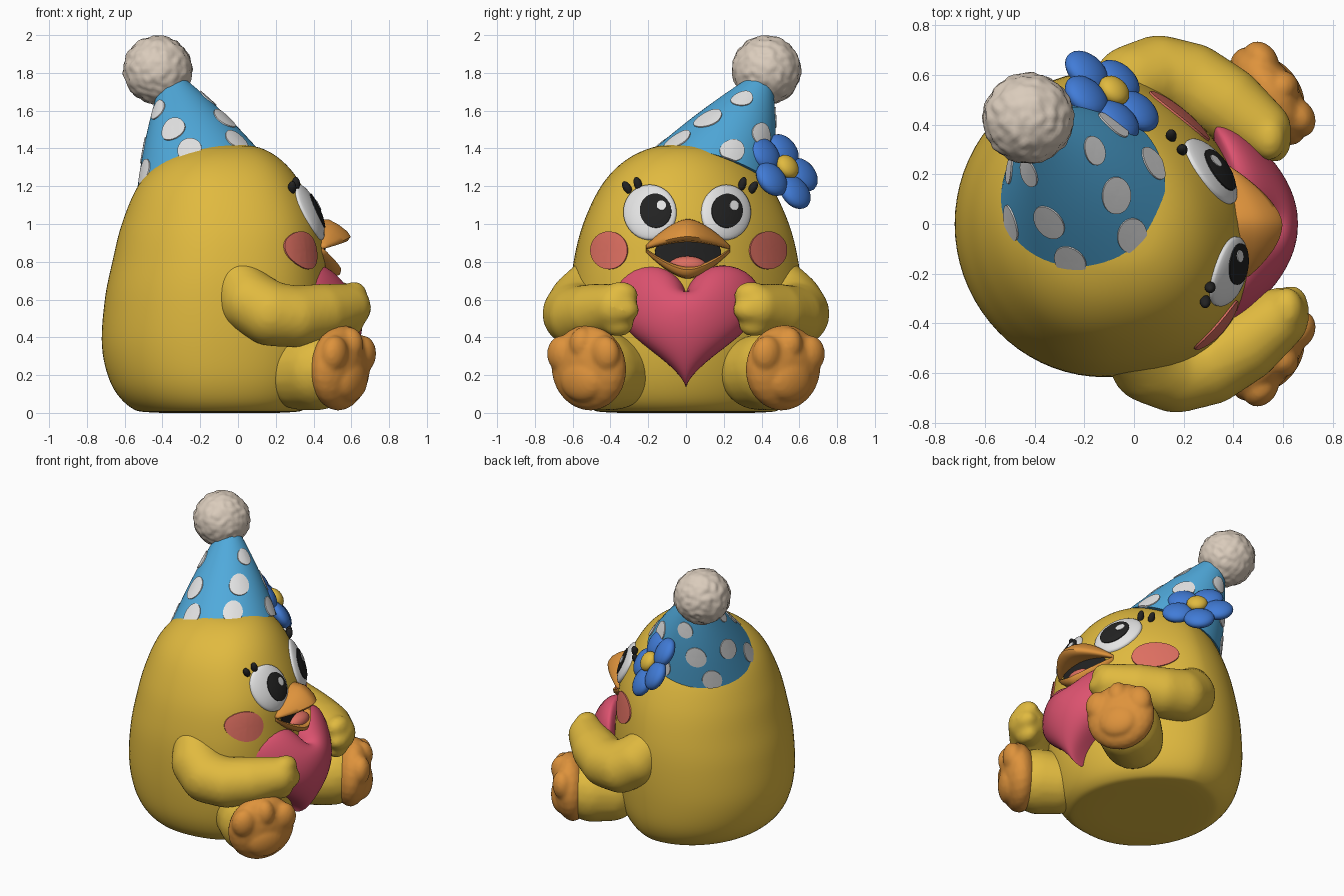
import bpy, bmesh, math
from mathutils import Vector, Matrix, noise
from mathutils.bvhtree import BVHTree

if "Cube" in bpy.data.objects:
    bpy.data.objects.remove(bpy.data.objects["Cube"])

V, TAU = Vector, math.tau


def mat(name, r, g, b):
    m = bpy.data.materials.new(name)
    m.diffuse_color = (r, g, b, 1)
    m.use_nodes = True
    m.node_tree.nodes["Principled BSDF"].inputs["Base Color"].default_value = m.diffuse_color
    return m


YELLOW = mat("yellow", 0.75, 0.49, 0.05)
ORANGE = mat("orange", 0.73, 0.29, 0.045)
PINK = mat("heart pink", 0.72, 0.085, 0.16)
CORAL = mat("cheek coral", 0.73, 0.16, 0.12)
SKY = mat("hat blue", 0.08, 0.40, 0.71)
BLUE = mat("flower blue", 0.053, 0.20, 0.68)
WHITE = mat("white", 0.78, 0.78, 0.78)
CREAM = mat("cream", 0.70, 0.60, 0.50)
BLACK = mat("black", 0.016, 0.016, 0.016)


def finish(bm, name, m, angle=60):
    bmesh.ops.recalc_face_normals(bm, faces=bm.faces)
    me = bpy.data.meshes.new(name)
    bm.to_mesh(me)
    bm.free()
    me.materials.append(m)
    ob = bpy.data.objects.new(name, me)
    bpy.context.collection.objects.link(ob)
    bpy.ops.object.select_all(action='DESELECT')
    ob.select_set(True)
    bpy.context.view_layer.objects.active = ob
    bpy.ops.object.shade_smooth_by_angle(angle=math.radians(angle))
    return ob


def loft(name, rings, m, angle=60):
    """Skin closed rings of equal length and cap both ends."""
    bm = bmesh.new()
    rows = [[bm.verts.new(p) for p in r] for r in rings]
    n = len(rows[0])
    for a, b in zip(rows, rows[1:]):
        for i in range(n):
            j = (i + 1) % n
            bm.faces.new((a[i], a[j], b[j], b[i]))
    bm.faces.new(rows[0])
    bm.faces.new(rows[-1])
    return finish(bm, name, m, angle)


def blob(name, balls, m, voxel=0.016, smooth=6):
    """Fuse ellipsoids (centre, radii, rotation) into one soft form."""
    bm = bmesh.new()
    for c, r, rot in balls:
        bmesh.ops.create_icosphere(bm, subdivisions=3, radius=1, matrix=Matrix.Translation(c) @ rot @ Matrix.Diagonal((*r, 1)))
    ob = finish(bm, name, m, 180)
    if voxel:
        md = ob.modifiers.new("fuse", 'REMESH')
        md.mode, md.voxel_size, md.use_smooth_shade = 'VOXEL', voxel, True
        md = ob.modifiers.new("soften", 'SMOOTH')
        md.iterations = smooth
    return ob


def chain(pts, steps=6):
    """Balls strung along a path of (x, y, z, radius)."""
    out = []
    for a, b in zip(pts, pts[1:]):
        for k in range(steps + 1):
            p = V(a).lerp(V(b), k / steps)
            out.append((p.xyz, (p.w,) * 3, Matrix()))
    return out


# Body: elliptical sections (z, back x, front x, half width), face turned slightly to the right side
rows = [V(r) for r in (
    (0, -.12, -.08, .02), (.002, -.45, .25, .40), (.03, -.57, .36, .51), (.15, -.67, .43, .58),
    (.35, -.72, .47, .61), (.6, -.705, .47, .615), (.8, -.665, .455, .595), (1.0, -.615, .425, .545),
    (1.2, -.53, .335, .45), (1.33, -.41, .235, .33), (1.405, -.25, .11, .18), (1.425, -.09, -.05, .02))]
rings = []
for i in range(len(rows) - 1):
    p0, p1, p2, p3 = (rows[min(max(i + k, 0), len(rows) - 1)] for k in (-1, 0, 1, 2))
    for k in range(6):
        t = k / 6
        q = p1 + (p2 - p0) * t / 2 + (2 * p0 - 5 * p1 + 4 * p2 - p3) * t * t / 2 + (3 * p1 - p0 - 3 * p2 + p3) * t ** 3 / 2
        ring = []
        for a in range(72):
            c, y = math.cos(TAU * a / 72), q[3] * math.sin(TAU * a / 72)
            skew = .15 * y * math.sin(math.pi / 2 * min(1, 1.4 * max(0, c)))
            ring.append(V(((q[1] + q[2]) / 2 + (q[2] - q[1]) / 2 * c - skew, y, max(q[0], 0))))
        rings.append(ring)
body = loft("body", rings, YELLOW)
tree = BVHTree.FromPolygons([v.co for v in body.data.vertices], [tuple(f.vertices) for f in body.data.polygons])


def hit(y, z):
    loc, n, _, _ = tree.ray_cast(V((3, y, z)), V((-1, 0, 0)))
    return loc, n


def disc(name, y, z, ry, rz, height, m, n=None):
    """Plate that follows the face; height(y, z) lifts it off the skin."""
    n = n or hit(y, z)[1]
    out = []
    for r in (.02, .2, .4, .6, .75, .87, .95, 1, 1.0001):
        ring = []
        for a in range(40):
            py, pz = y + ry * r * math.cos(TAU * a / 40), z + rz * r * math.sin(TAU * a / 40)
            ring.append(hit(py, pz)[0] + n * (height(py, pz) if r <= 1 else -.006))
        out.append(ring)
    return loft(name, out, m)


# Eyes, lashes, cheeks, arms, legs and feet, one set per side
for s, side, ey, er, iris_y, lash, cheek in ((-1, "right", -.19, .14, -.155, 0, .405),
                                             (1, "left", .21, .13, .205, .04, .432)):
    ez = 1.06
    n = hit(ey, ez)[1]

    def dome(y, z):
        return .006 + .026 * math.sqrt(max(0, 1 - ((y - ey) / (er + .001)) ** 2 - ((z - ez) / .146) ** 2))
    disc("eye_white_" + side, ey, ez, er, .145, dome, WHITE, n)
    disc("pupil_" + side, iris_y, 1.06, .082, .09, lambda y, z: dome(y, z) + .005, BLACK, n)
    disc("eye_glint_" + side, iris_y + .033, 1.085, .024, .026, lambda y, z: dome(y, z) + .009, WHITE, n)
    for k, (ly, lz, tilt) in enumerate(((.25, 1.205, .3), (.305, 1.185, .55))):
        p, ln = hit((ly + lash) * s, lz)
        blob(f"eyelash_{side}_{k}", [(p + ln * .014, (.022, .021, .038), Matrix.Rotation(-tilt * s, 4, 'X'))], BLACK, 0)
    disc("cheek_" + side, cheek * s, .86, .098, .1, lambda y, z: .008, CORAL)

    # Left arm is set a little further back than the right
    back = -.07 if s > 0 else 0
    arm = chain([(x + back, y, z, r) for x, y, z, r in (
        (-.04, -.44, .78, .11), (0, -.49, .69, .135), (.07, -.555, .585, .17), (.17, -.59, .525, .172),
        (.3, -.565, .51, .165), (.44, -.485, .53, .155), (.58, -.38, .56, .125))])
    arm += [(V((c[0] + back, c[1], c[2])), (r, r * 1.35, r), Matrix()) for c, r in (
        ((.615, -.345, .628), .068), ((.635, -.34, .545), .07), ((.6, -.36, .465), .062))]
    blob("arm_" + side, [(V((c.x, -c.y * s, c.z)), r, m) for c, r, m in arm], YELLOW, .016, 10)
    leg = chain([(.33, -.38, .215, .20), (.42, -.45, .225, .212), (.445, -.465, .23, .205)])
    blob("leg_" + side, [(V((c.x, -c.y * s, c.z)), r, m) for c, r, m in leg], YELLOW)
    # Sole: local x points out of the foot
    turn = Matrix.Rotation(.58 * s, 4, 'Z') @ Matrix.Rotation(.08, 4, 'Y')
    frame = Matrix.Translation((.55, .52 * s, .238)) @ turn
    pads = [((-.01, 0, 0), (.12, .225, .228)), ((.062, 0, -.06), (.065, .13, .115)),
            ((.035, -.135, .075), (.068, .085, .10)), ((.035, 0, .125), (.078, .07, .095)),
            ((.035, .135, .075), (.068, .085, .10))]
    blob("foot_sole_" + side, [(frame @ V(c), r, turn) for c, r in pads], ORANGE, .012, 4)

# Beak: cross-sections swept from one mouth corner to the other
upper, lower = [], []
for i in range(33):
    t = -.985 + 1.97 * i / 32
    y, c = .225 * t + .01, 1 - (t * t + .01) ** .8
    hx = hit(y, .87)[0].x
    upper.append([V((hx + a + b * c, y, z + d * c)) for a, b, z, d in (
        (-.03, 0, .88, .15), (.005, .03, .885, .143), (.012, .075, .885, .115), (.018, .115, .882, .082),
        (.018, .135, .875, .06), (.012, .125, .868, .045), (0, .08, .865, .04), (-.03, 0, .865, .04))])
    lower.append([V((hx + a + b * c, y, z + d * c)) for a, b, z, d in (
        (-.03, 0, .865, -.11), (0, .04, .868, -.11), (.01, .07, .87, -.1), (.016, .085, .865, -.11),
        (.014, .08, .858, -.13), (.005, .05, .852, -.14), (-.03, 0, .85, -.148))])
loft("upper_beak", upper, ORANGE)
loft("lower_beak", lower, ORANGE)
disc("mouth_inside", .01, .85, .175, .09, lambda y, z: .008, BLACK)
blob("tongue", [(V((.465, .008, .78)), (.06, .1, .05), Matrix())], CORAL, 0)

# Heart: puffed rings that round off from a heart outline, bent around the belly
rings = []
for k in range(1, 32):
    a = math.pi * k / 32
    r, puff = math.sin(a), -math.cos(a)
    w = r ** 2.5
    ring = []
    for j in range(64):
        u = TAU * j / 64
        y = .4 * r * (w * math.sin(u) ** 3 + (1 - w) * math.sin(u) * .9)
        hz = 13 * math.cos(u) - 5 * math.cos(2 * u) - 2 * math.cos(3 * u) - math.cos(4 * u)
        z = .5 + r * (w * (.13 + (hz + 17) / 28.9 * .65 - .5) + (1 - w) * (.28 * math.cos(u) - .03))
        ring.append(V((.45 - .7 * y * y + puff * (.21 if puff > 0 else .1), y, z)))
    rings.append(ring)
loft("heart", rings, PINK)

# Party hat: cone leaning back and to the left side
C0, APEX = V((-.205, .13, 1.27)), V((-.36, .41, 1.78))
N = V((-.29, .26, .92)).normalized()
E1 = (V((1, 0, 0)) - N * N.x).normalized()
E2 = N.cross(E1)


def hat(u, t):
    t = max(t, 0)
    r = .345 + (.05 - .345) * t + .015 * math.sin(math.pi * min(t, 1))
    return C0.lerp(APEX, t) + (E1 * math.cos(u) + E2 * math.sin(u)) * r


loft("party_hat", [[hat(TAU * a / 64, t / 16) for a in range(64)] for t in range(17)], SKY)
dots = [(d, .1) for d in (12, -46, -97, -155, 138, 75)]
dots += [(d, .38) for d in (-35, -110, 175, 120, 40)] + [(d, .67) for d in (-12, -140, 95)]
for k, (deg, t0) in enumerate(dots):
    u0 = math.radians(deg)
    rad = .345 - .295 * t0
    size = .065 if t0 < .6 else .05
    nrm = (hat(u0 + .01, t0) - hat(u0 - .01, t0)).cross(hat(u0, t0 + .01) - hat(u0, t0 - .01)).normalized()
    loft(f"hat_dot_{k}", [[hat(u0 + size * r / rad * math.cos(TAU * a / 28), t0 + size * r / .56 * math.sin(TAU * a / 28)) + nrm * h
                           for a in range(28)] for r, h in ((.02, .006), (.35, .006), (.7, .006), (1, .006), (1.001, -.006))], WHITE)

# Fluffy pompom
bm = bmesh.new()
bmesh.ops.create_icosphere(bm, subdivisions=5, radius=.182)
for v in bm.verts:
    v.co += v.co.normalized() * noise.noise(v.co * 28) * .01
bmesh.ops.translate(bm, verts=bm.verts, vec=(-.425, .425, 1.815))
finish(bm, "pompom", CREAM, 180)

# Flower on the side of the hat
face = V((.55, .62, .5)).normalized().to_track_quat('Z', 'Y').to_matrix().to_4x4()
centre = V((-.1, .515, 1.285))
for k in range(5):
    rot = face @ Matrix.Rotation(math.pi / 2 - .52 + TAU * k / 5, 4, 'Z')
    blob(f"petal_{k}", [(centre + rot @ V((.137, 0, 0)), (.1, .1, .05), rot)], BLUE, 0)
blob("flower_centre", [(centre + face @ V((0, 0, .035)), (.068, .068, .045), face)], YELLOW, 0)
